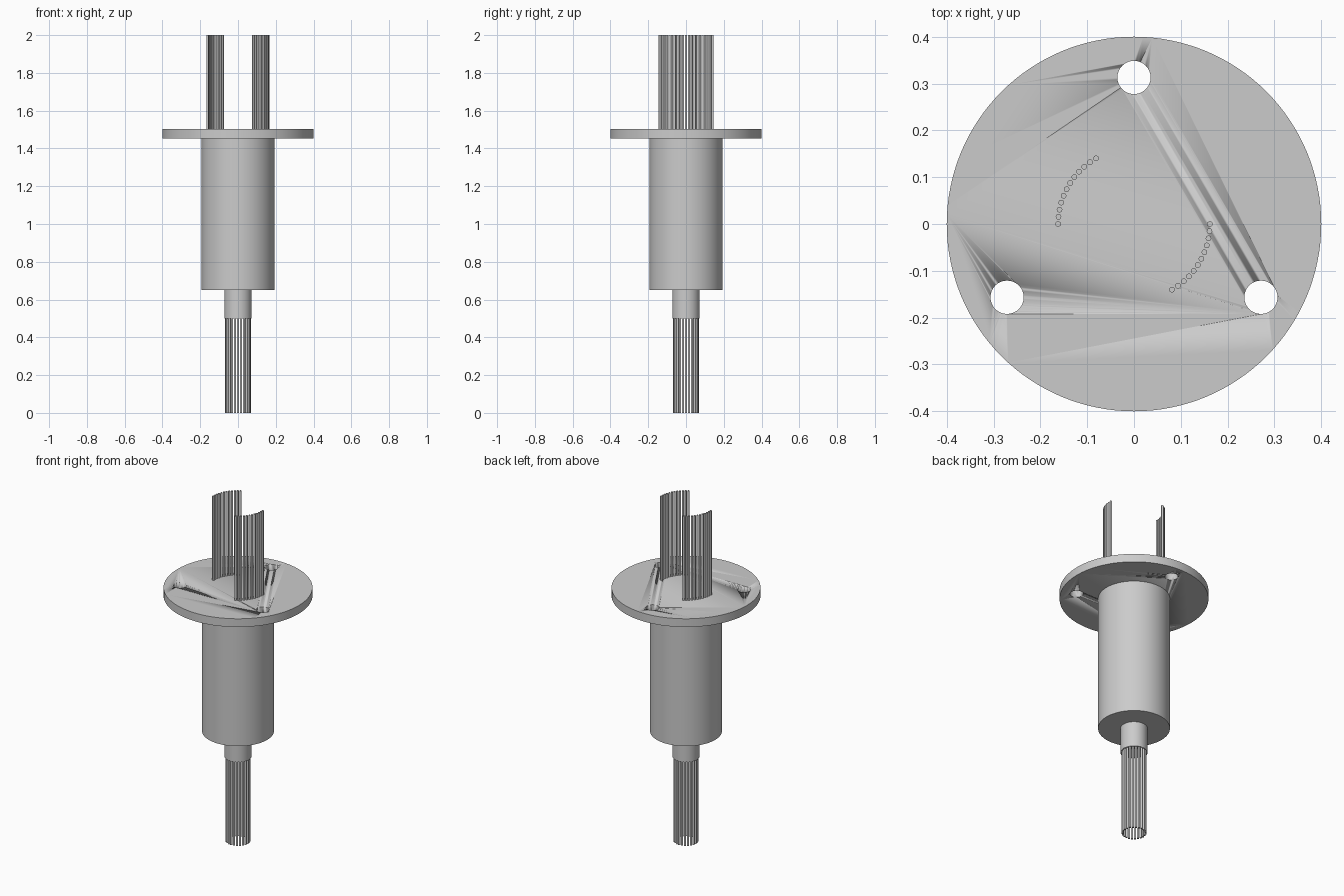
import bpy
from math import sin, cos, pi, radians

if "Cube" in bpy.data.objects:
    bpy.data.objects.remove(bpy.data.objects["Cube"])


def cylinder(name, radius, z0, z1, x=0, y=0, sides=64):
    bpy.ops.mesh.primitive_cylinder_add(vertices=sides, radius=radius, depth=z1 - z0,
                                        location=(x, y, (z0 + z1) / 2))
    obj = bpy.context.object
    obj.name = name
    bpy.ops.object.shade_smooth_by_angle(angle=radians(35))
    return obj


def wire_set(name, ring_radius, angles, z0, z1, wire_radius=0.006):
    # One wire mesh, shared geometry repeated along an arc and joined
    wires = [cylinder(name, wire_radius, z0, z1, ring_radius * cos(a),
                      ring_radius * sin(a), 16) for a in angles]
    bpy.ops.object.select_all(action='DESELECT')
    for w in wires:
        w.select_set(True)
    bpy.context.view_layer.objects.active = wires[0]
    bpy.ops.object.join()
    wires[0].name = name


# Housing and collar
cylinder("housing", 0.193, 0.65, 1.453, sides=96)
cylinder("lower_collar", 0.0725, 0.5, 0.65)

# Mounting flange with three bolt holes
flange = cylinder("mounting_flange", 0.4, 1.453, 1.502, sides=128)
for i in range(3):
    a = pi / 2 + i * 2 * pi / 3
    cutter = cylinder("bolt_hole_cutter", 0.0355, 1.4, 1.55,
                      0.313 * cos(a), 0.313 * sin(a), 48)
    cutter.hide_render = True
    mod = flange.modifiers.new("bolt_hole", 'BOOLEAN')
    mod.operation = 'DIFFERENCE'
    mod.solver = 'EXACT'
    mod.object = cutter
    bpy.context.view_layer.objects.active = flange
    bpy.ops.object.modifier_apply(modifier=mod.name)
    bpy.data.objects.remove(cutter)

# Upper wires: two opposite 60 degree arcs
for side, start in (("right", 0), ("left", pi)):
    wire_set("upper_wires_" + side, 0.162,
             [start - radians(60) * i / 11 for i in range(12)], 1.5, 2.0)

# Lower wires: full ring
wire_set("lower_wires", 0.0625, [2 * pi * i / 24 for i in range(24)], 0, 0.5)
